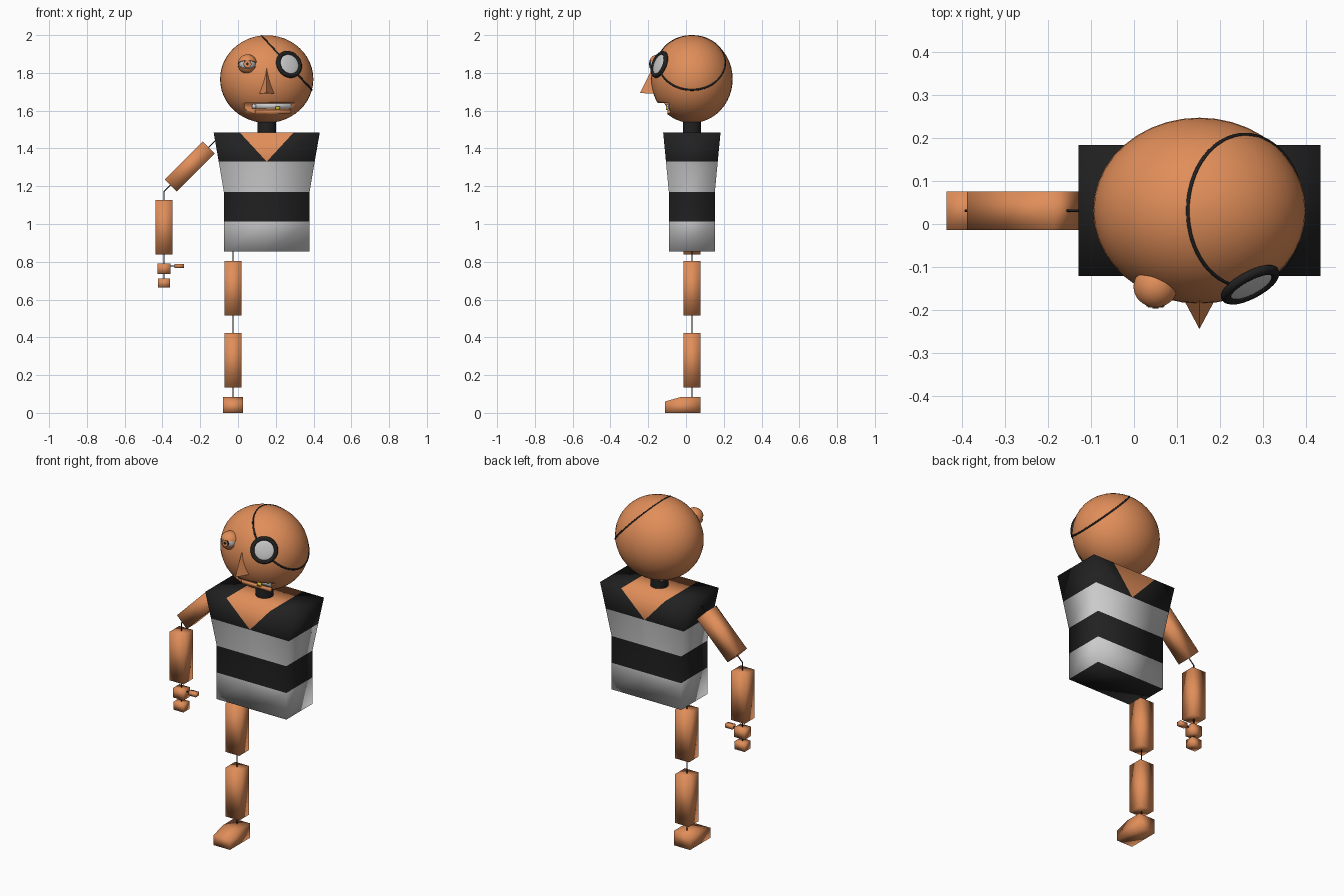
import bpy, bmesh
from math import sin, cos, pi, radians
from mathutils import Vector, Matrix

if "Cube" in bpy.data.objects:
    bpy.data.objects.remove(bpy.data.objects["Cube"])


def material(name, rgb):
    m = bpy.data.materials.new(name)
    m.diffuse_color = (*rgb, 1)
    m.use_nodes = True
    m.node_tree.nodes["Principled BSDF"].inputs["Base Color"].default_value = m.diffuse_color
    return m


SKIN = material("skin", (0.75, 0.27, 0.1))
BLACK = material("black", (0.015, 0.015, 0.015))
GREY = material("grey", (0.6, 0.6, 0.6))
GOLD = material("gold", (0.65, 0.5, 0.02))
CX, CY = 0.152, 0.031      # axis of torso and head


def finish(name, bm, mats, matrix=Matrix(), angle=180):
    bmesh.ops.recalc_face_normals(bm, faces=bm.faces)
    me = bpy.data.meshes.new(name)
    bm.to_mesh(me)
    bm.free()
    for m in mats:
        me.materials.append(m)
    ob = bpy.data.objects.new(name, me)
    bpy.context.collection.objects.link(ob)
    ob.matrix_world = matrix
    bpy.ops.object.select_all(action='DESELECT')
    ob.select_set(True)
    bpy.context.view_layer.objects.active = ob
    if angle >= 180:
        bpy.ops.object.shade_smooth()
    else:
        bpy.ops.object.shade_smooth_by_angle(angle=radians(angle))
    return ob


def block(name, loc, size, mat=SKIN, tilt=0.0):
    bm = bmesh.new()
    bmesh.ops.create_cube(bm, size=1)
    bmesh.ops.scale(bm, vec=size, verts=bm.verts)
    return finish(name, bm, [mat], Matrix.Translation(loc) @ Matrix.Rotation(tilt, 4, 'Y'))


def ball(name, loc, radii, mat, rot=Matrix(), half=False, angle=40):
    bm = bmesh.new()
    bmesh.ops.create_uvsphere(bm, u_segments=40, v_segments=24, radius=1)
    if half:
        bmesh.ops.delete(bm, geom=[v for v in bm.verts if v.co.z < -0.01], context='VERTS')
        bmesh.ops.holes_fill(bm, edges=bm.edges)
    bmesh.ops.scale(bm, vec=radii, verts=bm.verts)
    return finish(name, bm, [mat], Matrix.Translation(loc) @ rot, angle)


def tube(name, pts, radius, closed=False):
    cu = bpy.data.curves.new(name, 'CURVE')
    cu.dimensions = '3D'
    cu.bevel_depth, cu.bevel_resolution = radius, 2
    cu.use_fill_caps = True
    sp = cu.splines.new('POLY')
    sp.points.add(len(pts) - 1)
    for p, co in zip(sp.points, pts):
        p.co = (*co, 1)
    sp.use_cyclic_u = closed
    cu.materials.append(BLACK)
    ob = bpy.data.objects.new(name, cu)
    bpy.context.collection.objects.link(ob)
    return ob


def cylinder(name, loc, r, h, mat, rot=Matrix()):
    bm = bmesh.new()
    bmesh.ops.create_cone(bm, cap_ends=True, segments=32, radius1=r, radius2=r, depth=h)
    return finish(name, bm, [mat], Matrix.Translation(loc) @ rot, 40)


# torso: striped box flaring upward, with a V neck front and back
bm = bmesh.new()
rings = []
for z, hx, hy in ((0.855, .227, .122), (1.012, .227, .122), (1.17, .227, .122), (1.33, .254, .137)):
    rings.append([bm.verts.new((CX + a * hx, CY + b * hy, z)) for a, b in
                  ((-1, -1), (0, -1), (1, -1), (1, 1), (0, 1), (-1, 1))])
for k in range(3):
    for i in range(6):
        j = (i + 1) % 6
        f = bm.faces.new((rings[k][i], rings[k][j], rings[k + 1][j], rings[k + 1][i]))
        f.material_index = (1, 0, 1)[k]
bm.faces.new(rings[0]).material_index = 0
front, back = [[bm.verts.new((CX + x, CY + s * .152, 1.485)) for x in (-.281, -.143, .143, .281)]
               for s in (-1, 1)]
r = rings[3]
for low, top in (((r[0], r[1], r[2]), front), ((r[5], r[4], r[3]), back)):
    bm.faces.new((low[0], low[1], top[1], top[0]))
    bm.faces.new((low[1], low[2], top[3], top[2]))
    bm.faces.new((low[1], top[2], top[1])).material_index = 2
bm.faces.new((r[0], r[5], back[0], front[0]))
bm.faces.new((r[2], r[3], back[3], front[3]))
for i in range(3):
    bm.faces.new((front[i], front[i + 1], back[i + 1], back[i])).material_index = 2 if i == 1 else 0
finish("torso", bm, [BLACK, GREY, SKIN])
cylinder("neck", (CX, CY, 1.52), 0.048, 0.09, BLACK)

# head with a mouth slot cut into it
head = ball("head", (CX, CY, 1.767), (.247, .216, .232), SKIN)
cutter = block("mouth_cutter", (0.168, -0.19, 1.613), (0.268, 0.2, 0.055))
cut = head.modifiers.new("mouth", 'BOOLEAN')
cut.operation, cut.object, cut.solver = 'DIFFERENCE', cutter, 'EXACT'
bpy.context.view_layer.objects.active = head
bpy.ops.object.modifier_apply(modifier="mouth")
bpy.data.objects.remove(cutter)

# teeth and lower lip
block("teeth_row", (0.18, -0.09, 1.625), (0.2, 0.012, 0.028), GREY)
block("left_tooth", (0.085, -0.094, 1.622), (0.022, 0.016, 0.02), GREY)
block("gold_tooth", (0.21, -0.1, 1.613), (0.024, 0.014, 0.02), GOLD)
block("lower_lip", (0.185, -0.09, 1.594), (0.19, 0.016, 0.02))

# nose: three-sided wedge
bm = bmesh.new()
a, b, c, d = [bm.verts.new(v) for v in ((CX, -.165, 1.85), (CX - .05, -.15, 1.69),
                                        (CX + .05, -.15, 1.69), (CX, -.244, 1.693))]
for f in ((a, b, d), (a, d, c), (b, c, d), (a, c, b)):
    bm.faces.new(f)
finish("nose", bm, [SKIN], angle=30)

# open eye with two lids, iris and pupil
eye = Vector((0.05, -0.146, 1.847))
ball("eyeball", eye, (.046,) * 3, GREY)
ball("upper_lid", eye, (.051,) * 3, SKIN, Matrix.Rotation(radians(-22), 4, 'X'), True)
ball("lower_lid", eye, (.051,) * 3, SKIN, Matrix.Rotation(radians(180 + 28), 4, 'X'), True)
face_front = Matrix.Rotation(pi / 2, 4, 'X')
for name, rad, y, mat in (("iris_rim", .021, -.043, BLACK), ("iris", .018, -.045, SKIN),
                          ("pupil", .007, -.047, BLACK)):
    cylinder(name, eye + Vector((0, y, 0)), rad, 0.006, mat, face_front)

# round eye cover with rim, and the strap around the head
n = Vector((0.444, -0.834, 0.325)).normalized()
turn = n.to_track_quat('Z', 'Y').to_matrix()
patch = Vector((0.27, -0.141, 1.845))
ball("eye_cover", patch, (.06, .06, .012), GREY, turn.to_4x4())
tube("eye_cover_rim", [patch + turn @ Vector((.063 * cos(t), .063 * sin(t), 0))
                       for t in [2 * pi * i / 40 for i in range(40)]], 0.012, True)
p, q = Vector((0.125, CY, 1.995)), Vector((0.391, CY, 1.71))
mid, half = (p + q) / 2, (q - p) / 2
tube("strap", [mid + half * cos(t) + Vector((0, .176 * sin(t), 0))
               for t in [2 * pi * i / 64 for i in range(64)]], 0.005, True)

# arm: blocks threaded on a wire
AX = -0.391
block("upper_arm", (-0.256, CY, 1.305), (0.09, 0.09, 0.284), tilt=radians(45))
block("forearm", (AX, CY, 0.983), (0.09, 0.09, 0.287))
block("palm", (AX, CY, 0.764), (0.068, 0.06, 0.056))
block("fingers", (AX, CY, 0.687), (0.064, 0.055, 0.047))
block("thumb", (-0.311, CY, 0.778), (0.048, 0.03, 0.022))
tube("arm_wire", [(-.11, CY, 1.45), (AX, CY, 1.172), (AX, CY, 0.69)], 0.003)
tube("thumb_wire", [(AX, CY, 0.778), (-.31, CY, 0.778)], 0.003)

# leg: blocks threaded on a wire, with a sloped foot
LX = -0.027
block("thigh", (LX, CY, 0.659), (0.09, 0.09, 0.288))
block("shin", (LX, CY, 0.278), (0.09, 0.09, 0.288))
tube("leg_wire", [(LX, CY, 0.87), (LX, CY, 0.06)], 0.003)
bm = bmesh.new()
profile = ((-.112, 0), (.076, 0), (.076, .085), (-.025, .085), (-.112, .06))
f = bm.faces.new([bm.verts.new((LX - .053, y, z)) for y, z in profile])
ext = bmesh.ops.extrude_face_region(bm, geom=[f])
bmesh.ops.translate(bm, vec=(.106, 0, 0), verts=[v for v in ext["geom"] if isinstance(v, bmesh.types.BMVert)])
finish("foot", bm, [SKIN])
